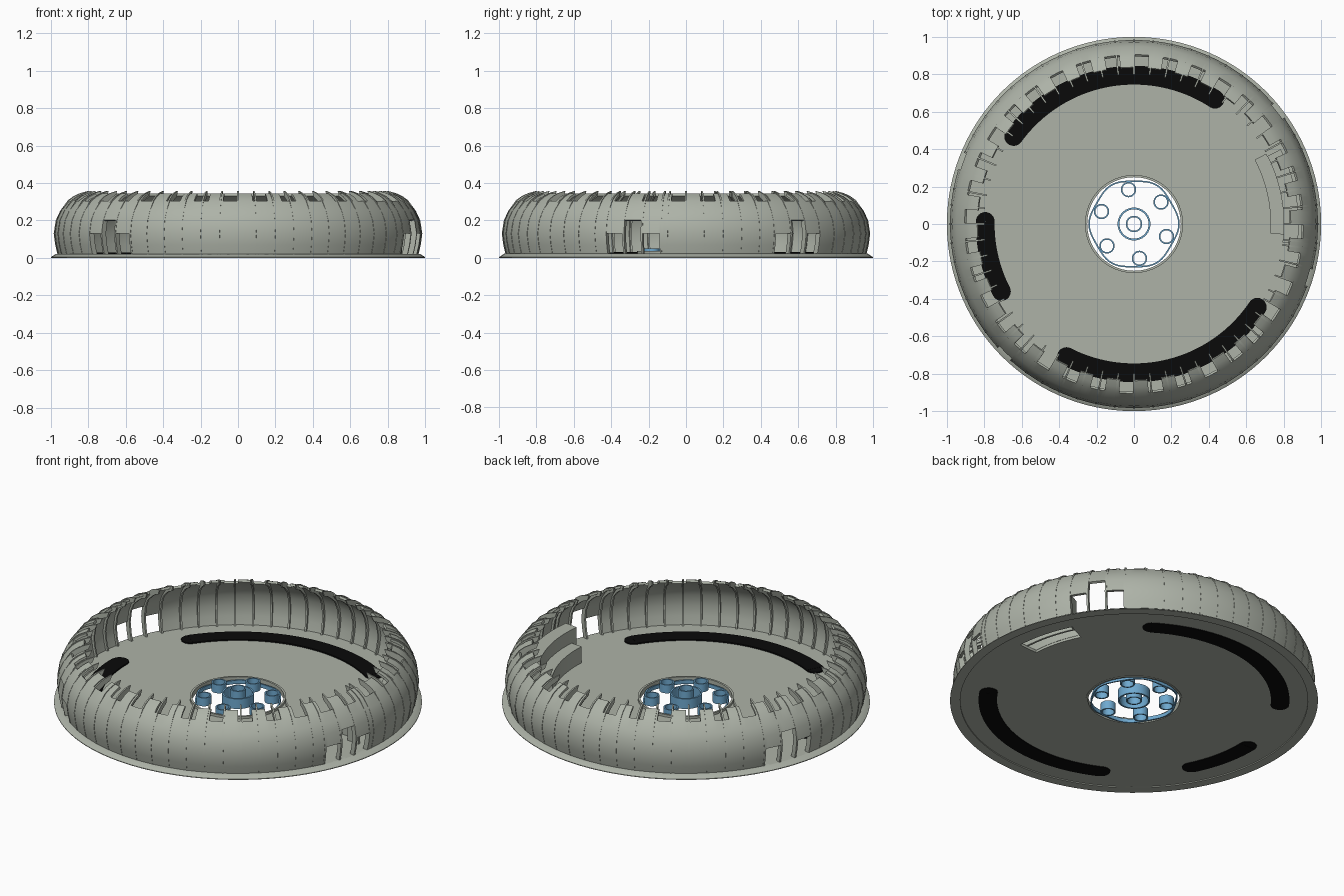
import bpy, bmesh, math
from math import radians, cos, sin

cube = bpy.data.objects.get("Cube")
if cube:
    bpy.data.objects.remove(cube, do_unlink=True)


def material(name, rgb):
    m = bpy.data.materials.new(name)
    m.use_nodes = True
    m.diffuse_color = (*rgb, 1)
    bsdf = next(n for n in m.node_tree.nodes if n.type == "BSDF_PRINCIPLED")
    bsdf.inputs["Base Color"].default_value = (*rgb, 1)
    bsdf.inputs["Roughness"].default_value = 0.7
    return m


GREY = material("sage_grey", (0.42, 0.45, 0.39))
BLACK = material("black", (0.003, 0.003, 0.003))
BLUE = material("hub_blue", (0.16, 0.40, 0.63))


def polar(r, deg, z):
    return (r * cos(radians(deg)), r * sin(radians(deg)), z)


def finish(bm, name, mat, thickness=0):
    bmesh.ops.recalc_face_normals(bm, faces=bm.faces)
    mesh = bpy.data.meshes.new(name)
    bm.to_mesh(mesh)
    bm.free()
    obj = bpy.data.objects.new(name, mesh)
    bpy.context.collection.objects.link(obj)
    mesh.materials.append(mat)
    bpy.ops.object.select_all(action="DESELECT")
    obj.select_set(True)
    bpy.context.view_layer.objects.active = obj
    if thickness:
        mod = obj.modifiers.new("thickness", "SOLIDIFY")
        mod.thickness = thickness
        mod.offset = 0
        bpy.ops.object.modifier_apply(modifier=mod.name)
    bpy.ops.object.shade_smooth_by_angle(angle=radians(35))
    return obj


def sheet(name, profile, keep, thickness, step):
    """Revolve an open profile, keeping only the cells allowed by a rule."""
    bm = bmesh.new()
    n = 360 // step
    rows = [[bm.verts.new(polar(r, i * step, z)) for i in range(n)] for r, z in profile]
    for j in range(len(rows) - 1):
        for i in range(n):
            if keep(j, (i + 0.5) * step):
                k = (i + 1) % n
                bm.faces.new((rows[j][i], rows[j][k], rows[j + 1][k], rows[j + 1][i]))
    loose = [v for v in bm.verts if not v.link_faces]
    bmesh.ops.delete(bm, geom=loose, context="VERTS")
    return finish(bm, name, GREY, thickness)


def sweep(bm, loop, a0, a1, steps, centre=(0, 0), wave=0):
    """Sweep a closed section around z; a full turn has no end caps."""
    full = abs(a1 - a0) >= 360
    rings = []
    for i in range(steps if full else steps + 1):
        a = a0 + (a1 - a0) * i / steps
        ring = []
        for r, z in loop:
            x, y, h = polar(r + wave * cos(radians(6 * a)), a, z)
            ring.append(bm.verts.new((x + centre[0], y + centre[1], h)))
        rings.append(ring)
    for i in range(steps):
        p, q = rings[i], rings[(i + 1) % len(rings)]
        for j in range(len(loop)):
            k = (j + 1) % len(loop)
            bm.faces.new((p[j], p[k], q[k], q[j]))
    if not full:
        bm.faces.new(rings[0])
        bm.faces.new(rings[-1][::-1])


def box(r0, r1, z0, z1):
    return [(r0, z0), (r1, z0), (r1, z1), (r0, z1)]


# Bulged wall with stepped side openings and a notched upper edge
WALL = [(0.955, 0.015), (0.968, 0.07), (0.976, 0.13), (0.965, 0.2), (0.942, 0.25),
        (0.9, 0.3), (0.87, 0.322), (0.835, 0.338)]
OPENINGS = [29, 151, 216, 334]


def wall_cell(j, a):
    for start in OPENINGS:
        column = (a - start) // 6
        if 0 <= column < 3 and j < (3 if column == 1 else 2):
            return False
    return j < 5 or a % 10 < 5.5


sheet("wall_panels", WALL, wall_cell, 0.014, 1)

# Thin ribs following the wall and standing above its edge
angles = [a for a in range(0, 360, 6) if not any(s - 2 < a < s + 20 for s in OPENINGS)]
angles += [s + 6 * k for s in OPENINGS for k in range(4)]
spine = WALL + [(0.8, 0.358)]
outer = [(r + 0.009, z + (0.008 if z > 0.28 else 0)) for r, z in spine[:-1]] + [spine[-1]]
inner = [(r - 0.022, z - (0.012 if z > 0.28 else 0)) for r, z in spine[:-1]]
bm = bmesh.new()
for a in angles:
    sweep(bm, outer + inner[::-1], a - 0.3, a + 0.3, 1)
finish(bm, "wall_ribs", GREY)

# Floor disc with a slot under the side housing
sheet("floor_disc", [(0.255, 0.014), (0.5, 0.014), (0.74, 0.014), (0.86, 0.014), (0.965, 0.014)],
      lambda j, a: not (j == 2 and 4 < a < 27), 0.016, 1)

# Sloping outer lip and the collar of the centre hole
bm = bmesh.new()
sweep(bm, [(1.0, 0), (1.0, 0.004), (0.972, 0.022), (0.945, 0.022), (0.945, 0)], 0, 360, 120)
finish(bm, "outer_lip", GREY)
bm = bmesh.new()
sweep(bm, box(0.25, 0.262, 0.003, 0.036), 0, 360, 72)
finish(bm, "hole_collar", GREY)

# Stepped hollow housing beside the wall
bm = bmesh.new()
for r0, r1, top, a0, a1 in [(0.73, 0.80, 0.12, -4, 28), (0.80, 0.88, 0.2, -7, 27)]:
    sweep(bm, box(r0, r1, top - 0.012, top), a0, a1, 18)
    sweep(bm, box(r0, r0 + 0.012, 0.02, top), a0, a1, 18)
    for end in (a0, a1 - 1):
        sweep(bm, box(r0, r1, 0.02, top), end, end + 1, 1)
finish(bm, "side_housing", GREY)

# Black curved strips with round ends, visible on both sides of the floor
for name, a0, a1 in [("back_strip", 57, 144), ("right_strip", 179, 207), ("front_strip", 243, 326)]:
    bm = bmesh.new()
    sweep(bm, box(0.745, 0.845, 0.002, 0.03), a0, a1, a1 - a0)
    for a in (a0, a1):
        x, y, _ = polar(0.795, a, 0)
        sweep(bm, box(0.001, 0.05, 0.003, 0.029), 0, 360, 24, (x, y))
    finish(bm, name, BLACK)

# Hub: centre tubes, six bolt tubes and a wavy outer ring
bm = bmesh.new()
sweep(bm, box(0.078, 0.088, 0.0, 0.06), 0, 360, 48)
sweep(bm, box(0.036, 0.044, 0.0, 0.085), 0, 360, 32)
finish(bm, "hub_centre", BLUE)
bm = bmesh.new()
for k in range(6):
    x, y, _ = polar(0.186, 39 + 60 * k, 0)
    sweep(bm, box(0.033, 0.041, 0.0, 0.05), 0, 360, 28, (x, y))
finish(bm, "hub_bolt_tubes", BLUE)
bm = bmesh.new()
sweep(bm, box(0.23, 0.238, 0.0, 0.022), 39, 399, 96, wave=0.006)
finish(bm, "hub_ring", BLUE)
